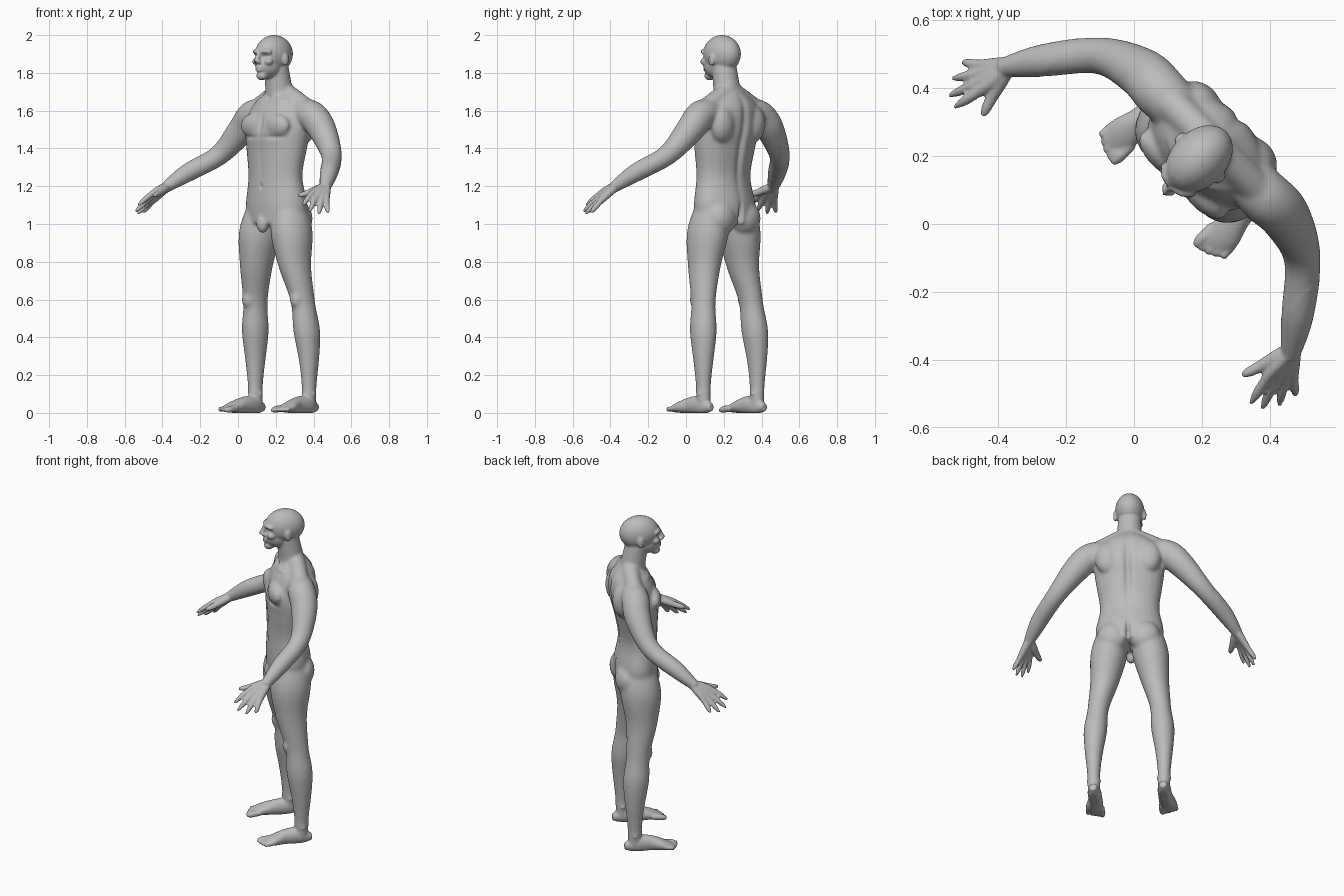
import bpy, bmesh, math
from mathutils import Vector, Matrix

if "Cube" in bpy.data.objects:
    bpy.data.objects.remove(bpy.data.objects["Cube"])

AXIS_X, AXIS_Y, AXIS_Z = Matrix.Identity(3)
MIDDLE, BOTH = (1,), (1, -1)
RINGS, SIDES = 30, 24
bm = bmesh.new()


def along(values, t):
    """Smooth curve through evenly spaced numbers or points, with t from start to end."""
    last = len(values) - 1
    i = min(int(t * last), last - 1)
    u = t * last - i
    before, start, end, after = (values[max(0, min(last, i + k))] for k in (-1, 0, 1, 2))
    bend = start * 2 - before - end
    twist = end * 2 - start - after
    return start * (1 - u) + end * u + (bend * (1 - u) + twist * u) * (u * (1 - u) / 2)


def tube(path, widths, depths=None, axis=None, sides=BOTH):
    """Closed loft along a path, with rings square to the given axis or else to the path."""
    path = [Vector(p) for p in path]
    depths = depths or widths
    steps = [k / RINGS for k in range(RINGS + 1)]
    centres = [along(path, t) for t in steps]
    for side in sides:
        rings = []
        for k, t in enumerate(steps):
            ahead, behind = centres[min(k + 1, RINGS)], centres[max(k - 1, 0)]
            tangent = axis or (ahead - behind).normalized()
            guide = AXIS_X if axis else AXIS_Z
            across = (guide - tangent * guide.dot(tangent)).normalized()
            up = tangent.cross(across)
            width, depth = along(widths, t), along(depths, t)
            ring = []
            for s in range(SIDES):
                angle = math.tau * s / SIDES
                p = centres[k] + across * width * math.cos(angle) + up * depth * math.sin(angle)
                ring.append(bm.verts.new((p.x * side, p.y, max(p.z, 0))))
            rings.append(ring)
        for lower, upper in zip(rings, rings[1:]):
            for s in range(SIDES):
                bm.faces.new((lower[s], lower[s - 1], upper[s - 1], upper[s]))
        bm.faces.new(rings[0])
        bm.faces.new(rings[-1][::-1])


def blob(centre, radii, sides=BOTH):
    """Ellipsoid, repeated on each listed side."""
    x, y, z = centre
    for side in sides:
        place = Matrix.Translation((x * side, y, z)) @ Matrix.Diagonal((*radii, 1))
        bmesh.ops.create_uvsphere(bm, u_segments=SIDES, v_segments=SIDES, radius=1, matrix=place)


def press(centre, radii, push, sides=BOTH):
    """Soft dent (positive push) or swelling with a bell-shaped falloff."""
    x, y, z = centre
    for side in sides:
        for v in bm.verts:
            offset = v.co - Vector((x * side, y, z))
            reach = sum((o / r) ** 2 for o, r in zip(offset, radii))
            v.co.y += push * math.exp(-reach)


# trunk: from the hips up to the base of the neck
trunk_line = [(0, .29, 1), (0, .29, 1.1), (0, .28, 1.25), (0, .29, 1.4), (0, .3, 1.5),
              (0, .32, 1.62), (0, .32, 1.7)]
tube(trunk_line, [.18, .195, .17, .19, .2, .18, .08], [.12, .125, .11, .125, .14, .12, .07],
     axis=AXIS_Z, sides=MIDDLE)
tube([(0, .32, 1.64), (0, .3, 1.75), (0, .28, 1.86)], [.08, .07, .065], axis=AXIS_Z, sides=MIDDLE)
tube([(.02, .33, 1.7), (.1, .33, 1.66), (.21, .33, 1.6)], [.05, .05, .05])

# muscle masses: chest, shoulder blades, buttocks, groin
blob((.085, .205, 1.52), (.09, .045, .065))
blob((.115, .385, 1.53), (.075, .06, .1))
blob((.09, .355, 1.03), (.09, .07, .09))
blob((0, .185, 1), (.035, .035, .05), MIDDLE)

# head: skull, jaw, chin
blob((0, .27, 1.9), (.083, .115, .1), MIDDLE)
blob((0, .235, 1.84), (.063, .085, .07), MIDDLE)
blob((0, .18, 1.785), (.03, .03, .025), MIDDLE)

# face: nose, nostrils, brows, cheeks, lips, ears
tube([(0, .155, 1.91), (0, .135, 1.86)], [.01, .015], axis=AXIS_Z, sides=MIDDLE)
blob((.013, .145, 1.857), (.011, .013, .009))
tube([(.01, .16, 1.91), (.035, .165, 1.915), (.06, .19, 1.91)], [.012, .012, .012])
blob((.045, .185, 1.86), (.022, .025, .02))
for height in (1.815, 1.828):
    blob((0, .155, height), (.024, .012, .008), MIDDLE)
blob((.084, .275, 1.87), (.011, .02, .034))

# arms: shoulder, elbow, wrist
tube([(.13, .33, 1.59), (.22, .33, 1.575), (.3, .33, 1.5), (.42, .28, 1.365),
      (.53, .15, 1.27), (.6, .05, 1.19)], [.07, .08, .075, .055, .048, .028])

# hands: fingers fan out from the wrist and pass through the palm
wrist = Vector((.59, .075, 1.205))
first_knuckle, last_knuckle = Vector((.595, -.03, 1.17)), Vector((.647, .015, 1.125))
first_tip, last_tip = Vector((.617, -.13, 1.1)), Vector((.693, -.02, 1.06))
for i in range(4):
    knuckle = first_knuckle.lerp(last_knuckle, i / 3)
    tip = first_tip.lerp(last_tip, i / 3)
    tip = knuckle.lerp(tip, 1 + .35 * math.sin(math.pi * i / 3))
    tube([wrist, knuckle, tip], [.022, .022, .019, .015, .014, .007])
tube([wrist, (.56, -.03, 1.165), (.54, -.09, 1.15)], [.02, .022, .018, .015, .008])

# legs: hip, thigh, knee, calf, ankle
leg_widths = [.08, .105, .085, .07, .06, .067, .053, .038, .035]
tube([(.1, .29, 1.1), (.14, .28, .8), (.18, .31, .57), (.2, .33, .3), (.2, .33, .04)],
     leg_widths, [w * 1.12 for w in leg_widths], axis=AXIS_Z)
blob((.18, .25, .6), (.035, .025, .045))

# feet: heel, arch, ball, toes
tube([(.2, .39, .03), (.2, .32, .04), (.2, .24, .04), (.21, .17, .03), (.21, .12, .02)],
     [.02, .037, .04, .05, .04], [.02, .05, .045, .03, .015], axis=-AXIS_Y)
blob((.2, .335, .1), (.042, .022, .022))
for i in range(5):
    x, tip = .172 + .02 * i, .08 + .002 * i * i
    thickness = .012 if i else .018
    tube([(x, .16, .024), (x, .12, .02), (x, tip, .014)],
         [thickness, thickness, thickness, thickness * .5], axis=-AXIS_Y)

# fuse the masses into one skin
bmesh.ops.recalc_face_normals(bm, faces=bm.faces)
masses = bpy.data.meshes.new("masses")
bm.to_mesh(masses)
bm.free()
body = bpy.data.objects.new("body", masses)
bpy.context.collection.objects.link(body)
remesh = body.modifiers.new("fuse", 'REMESH')
remesh.mode, remesh.voxel_size = 'VOXEL', .006
soften = body.modifiers.new("soften", 'SMOOTH')
soften.iterations = 4
skin = bpy.data.meshes.new_from_object(body.evaluated_get(bpy.context.evaluated_depsgraph_get()))
skin.name = "body"
body.modifiers.clear()
body.data = skin
bpy.data.meshes.remove(masses)

# blend the trunk and limbs more than the face, hands and feet
bm = bmesh.new()
bm.from_mesh(skin)
blended = [v for v in bm.verts if .12 < v.co.z < 1.74 and abs(v.co.x) < .5]
for _ in range(16):
    bmesh.ops.smooth_vert(bm, verts=blended, factor=.5,
                          use_axis_x=True, use_axis_y=True, use_axis_z=True)

# eye sockets, eyeballs, mouth
press((.032, .16, 1.887), (.018, .04, .011), .014)
press((.033, .17, 1.886), (.009, .03, .006), -.005)
press((0, .145, 1.822), (.026, .03, .003), .004, MIDDLE)
# spine, buttock cleft, navel, breastbone, lower chest edge, belly line
press((0, .43, 1.42), (.02, .06, .2), -.02, MIDDLE)
press((0, .42, 1.03), (.012, .07, .06), -.03, MIDDLE)
press((0, .17, 1.2), (.01, .03, .012), .01, MIDDLE)
press((0, .16, 1.53), (.014, .05, .06), .01, MIDDLE)
press((.09, .17, 1.46), (.06, .05, .012), .007)
press((0, .17, 1.33), (.014, .04, .1), .004, MIDDLE)
# collar bones and hollow of the throat
press((.08, .24, 1.655), (.06, .05, .012), -.006)
press((0, .25, 1.665), (.016, .05, .014), .012, MIDDLE)

for face in bm.faces:
    face.smooth = True
bm.to_mesh(skin)
bm.free()

# plain grey skin
colour = (.5, .5, .5, 1)
grey = bpy.data.materials.new("plain_grey")
grey.use_nodes = True
grey.diffuse_color = colour
grey.node_tree.nodes["Principled BSDF"].inputs["Base Color"].default_value = colour
skin.materials.clear()
skin.materials.append(grey)

# turn the figure to face the corner
body.rotation_euler.z = -math.pi / 4
